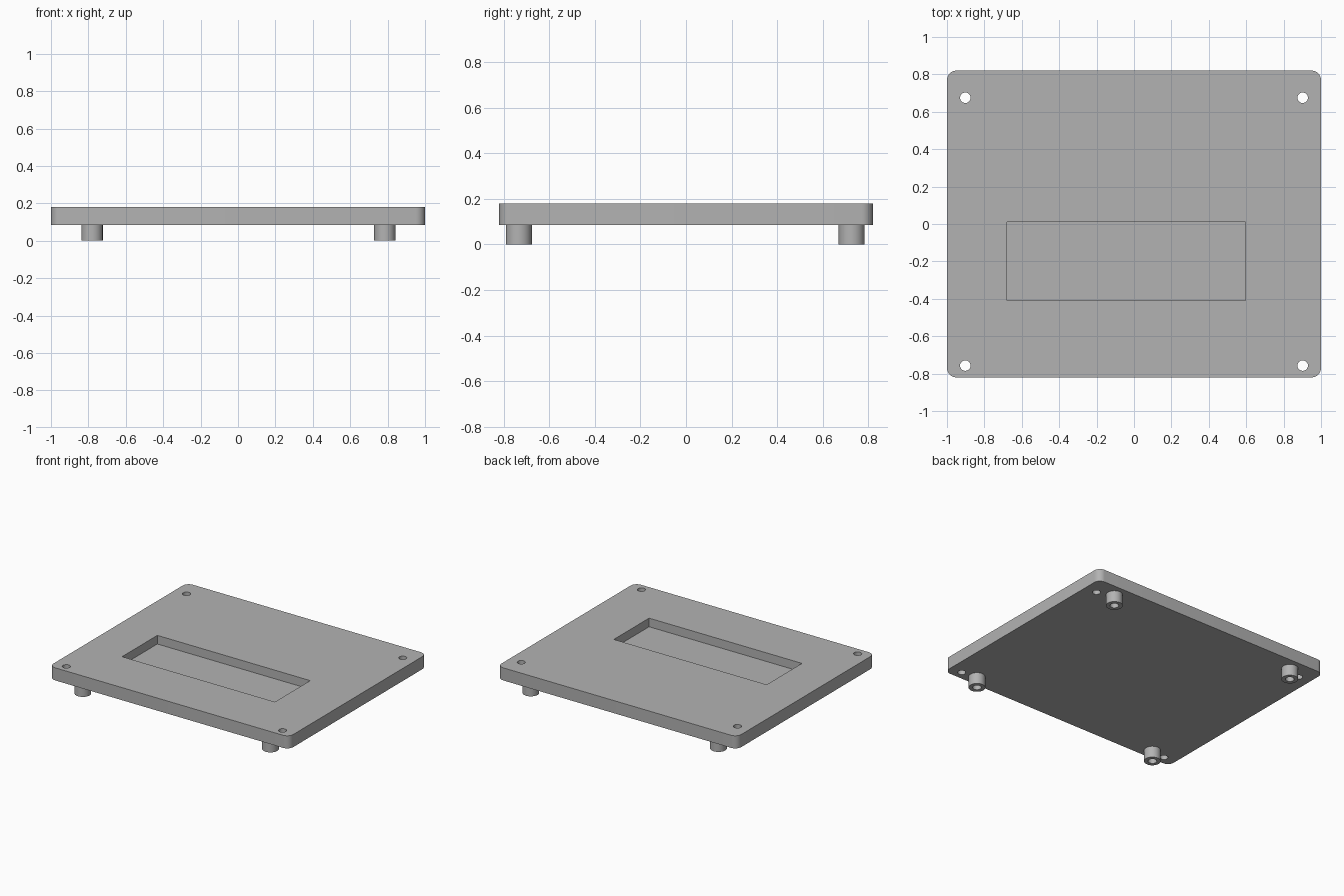
import bpy
import bmesh
from mathutils import Vector

cube = bpy.data.objects.get("Cube")
if cube:
    bpy.data.objects.remove(cube)

BASE, TOP = 0.085, 0.18      # underside and top of the plate
POCKET_FLOOR = 0.115

grey = bpy.data.materials.new("plain grey")
grey.use_nodes = True
colour = (0.45, 0.45, 0.45, 1)
grey.diffuse_color = colour
grey.node_tree.nodes["Principled BSDF"].inputs["Base Color"].default_value = colour


def finish(name, bm):
    mesh = bpy.data.meshes.new(name)
    bm.to_mesh(mesh)
    bm.free()
    mesh.materials.append(grey)
    obj = bpy.data.objects.new(name, mesh)
    bpy.context.collection.objects.link(obj)
    return obj


def box(name, low, high, corner=0):
    """Box between two corners, with optional rounded upright edges."""
    low, high = Vector(low), Vector(high)
    bm = bmesh.new()
    bmesh.ops.create_cube(bm, size=1)
    for v in bm.verts:
        v.co = (low + high) / 2 + v.co * (high - low)
    if corner:
        upright = [e for e in bm.edges
                   if abs(e.verts[0].co.z - e.verts[1].co.z) > 0.01]
        bmesh.ops.bevel(bm, geom=upright, offset=corner, segments=8,
                        profile=0.5, affect='EDGES')
    return finish(name, bm)


def cylinder(name, x, y, radius, bottom, top):
    bm = bmesh.new()
    bmesh.ops.create_cone(bm, cap_ends=True, segments=40, radius1=radius,
                          radius2=radius, depth=top - bottom)
    bmesh.ops.translate(bm, verts=bm.verts, vec=(x, y, (bottom + top) / 2))
    return finish(name, bm)


def activate(obj):
    bpy.ops.object.select_all(action='DESELECT')
    obj.select_set(True)
    bpy.context.view_layer.objects.active = obj


def cut(obj, cutter):
    mod = obj.modifiers.new("cut", 'BOOLEAN')
    mod.operation = 'DIFFERENCE'
    mod.solver = 'EXACT'
    mod.object = cutter
    activate(obj)
    bpy.ops.object.modifier_apply(modifier=mod.name)
    bpy.data.objects.remove(cutter)


def smooth(obj):
    activate(obj)
    bpy.ops.object.shade_smooth_by_angle(angle=0.6)


# Plate with rounded corners and a rectangular pocket
plate = box("plate", (-1, -0.82, BASE), (1, 0.82, TOP), corner=0.05)
cut(plate, box("pocket_cutter", (-0.68, -0.41, POCKET_FLOOR), (0.595, 0.01, 0.3)))

# Screw holes through the plate corners
for x in (-0.902, 0.902):
    for y in (-0.757, 0.675):
        cut(plate, cylinder("hole_cutter", x, y, 0.028, 0, 0.3))
smooth(plate)

# Hollow standoff feet under the plate
for side, x in (("right", -0.78), ("left", 0.785)):
    for end, y in (("front", -0.734), ("back", 0.727)):
        foot = cylinder(f"{end}_{side}_foot", x, y, 0.057, 0, BASE)
        cut(foot, cylinder("bore_cutter", x, y, 0.03, -0.1, BASE - 0.005))
        smooth(foot)
